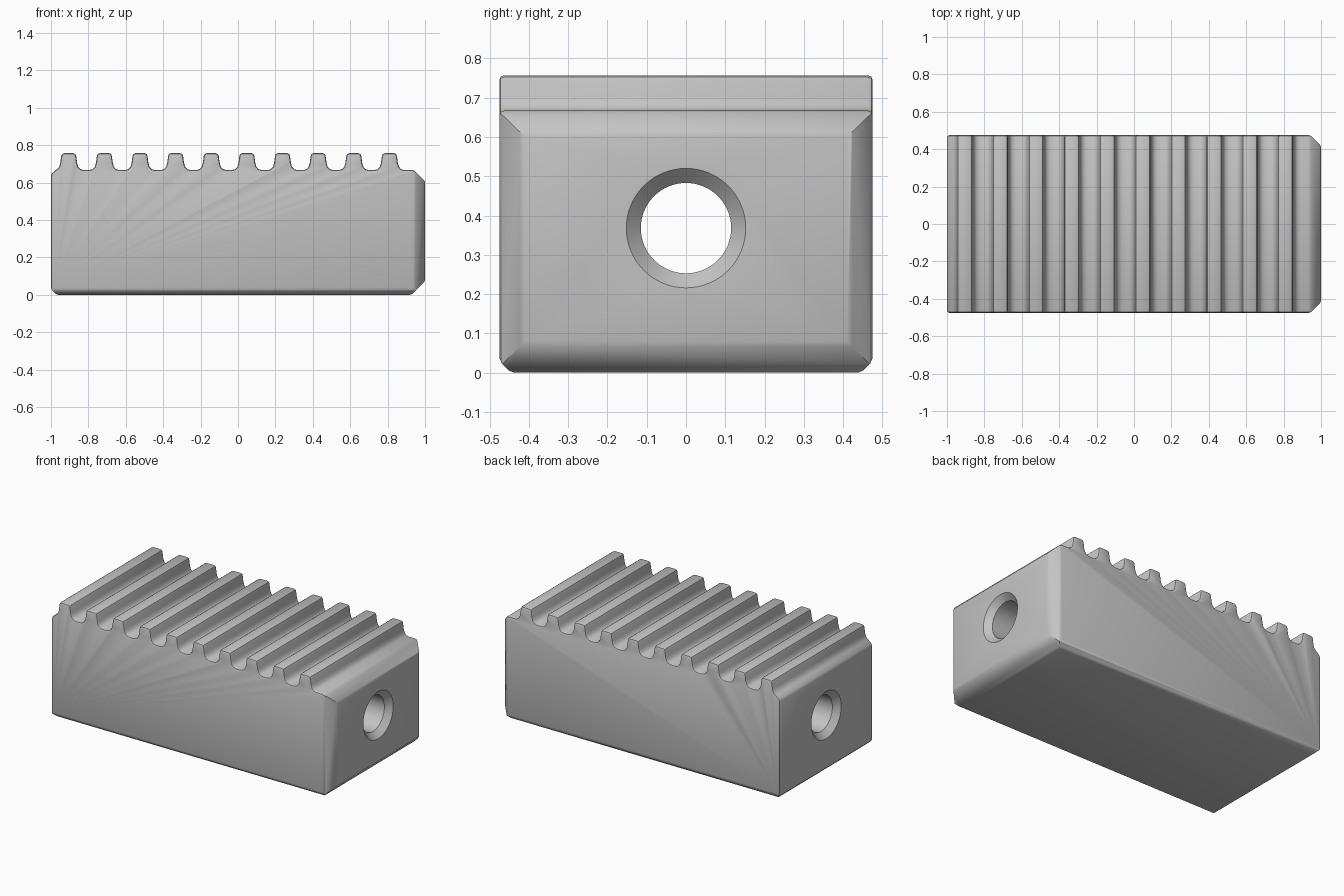
import bpy, bmesh, math
from mathutils import Vector

cube = bpy.data.objects.get("Cube")
if cube:
    bpy.data.objects.remove(cube, do_unlink=True)

HALF_Y = 0.475
FLOOR = 0.667
PITCH = 0.1905
TEETH = 10
HOLE_Z = 0.368


def make_object(name, bm):
    bmesh.ops.recalc_face_normals(bm, faces=bm.faces[:])
    mesh = bpy.data.meshes.new(name)
    bm.to_mesh(mesh)
    bm.free()
    obj = bpy.data.objects.new(name, mesh)
    bpy.context.collection.objects.link(obj)
    return obj


def cut(bm, point, normal):
    """Slice off everything beyond a plane and cap the opening."""
    geom = bm.verts[:] + bm.edges[:] + bm.faces[:]
    bmesh.ops.bisect_plane(bm, geom=geom, dist=1e-5, plane_co=point,
                           plane_no=normal, clear_outer=True)
    rim = [e for e in bm.edges if e.is_boundary]
    if rim:
        bmesh.ops.holes_fill(bm, edges=rim, sides=0)


def chamfer(bm, corner, a, b, size, soft=0.003):
    """Chamfer the edge between faces with normals a and b, easing both rims."""
    corner, a, b = Vector(corner), Vector(a), Vector(b)
    mid = (a + b).normalized()
    cut(bm, corner - a * size, mid)
    for face, other in ((a, b), (b, a)):
        cut(bm, corner - other * size - (face + mid).normalized() * soft, face + mid)


# Side profile: bottom, eased right shoulder, then teeth from right to left
profile = [(-1, 0), (1, 0), (1, 0.600), (0.996, 0.612), (0.945, 0.663), (0.933, FLOOR)]
half_tooth = [(0.078, FLOOR), (0.062, 0.672), (0.051, 0.684), (0.045, 0.705),
              (0.040, 0.742), (0.036, 0.752), (0.026, 0.757)]
for i in reversed(range(TEETH)):
    x = -0.905 + i * PITCH
    profile += [(x + dx, z) for dx, z in half_tooth]
    left = [(x - dx, z) for dx, z in reversed(half_tooth)]
    profile += left if i else left[:-1]
profile += [(-0.974, FLOOR), (-0.996, 0.648), (-1, 0.636)]

# Body: extruded profile with softened ends on the teeth
bm = bmesh.new()
face = bm.faces.new([bm.verts.new((x, -HALF_Y, z)) for x, z in profile])
side = bmesh.ops.extrude_face_region(bm, geom=[face])
bmesh.ops.translate(bm, vec=(0, 2 * HALF_Y, 0),
                    verts=[v for v in side["geom"] if isinstance(v, bmesh.types.BMVert)])
bmesh.ops.recalc_face_normals(bm, faces=bm.faces[:])
ends = [e for e in bm.edges if abs(e.verts[0].co.y - e.verts[1].co.y) < 0.001]
bmesh.ops.bevel(bm, geom=ends, offset=0.012, offset_type='OFFSET', segments=2,
                profile=0.5, affect='EDGES', clamp_overlap=False)

# Chamfers: wide around the right end, narrow along the bottom
right, down = (1, 0, 0), (0, 0, -1)
chamfer(bm, (1, 0, 0), right, down, 0.072)
chamfer(bm, (-1, 0, 0), (-1, 0, 0), down, 0.03)
for s in (-1, 1):
    chamfer(bm, (1, s * HALF_Y, 0), right, (0, s, 0), 0.057)
    chamfer(bm, (0, s * HALF_Y, 0), (0, s, 0), down, 0.03)
body = make_object("toothed_block", bm)

# Bore cutter with a countersink at each end
bm = bmesh.new()
SIDES = 64
rings = []
for x, r in ((-1.05, 0.202), (-0.963, 0.115), (0.963, 0.115), (1.05, 0.202)):
    rings.append([bm.verts.new((x, r * math.cos(t), HOLE_Z + r * math.sin(t)))
                  for t in (2 * math.pi * k / SIDES for k in range(SIDES))])
for near, far in zip(rings, rings[1:]):
    for k in range(SIDES):
        n = (k + 1) % SIDES
        bm.faces.new((near[k], near[n], far[n], far[k]))
bm.faces.new(rings[0])
bm.faces.new(rings[-1])
cutter = make_object("bore_cutter", bm)
cutter.hide_render = True
cutter.hide_set(True)

# Material
grey = bpy.data.materials.new("plain_grey")
grey.use_nodes = True
color = (0.55, 0.55, 0.55, 1)
grey.diffuse_color = color
grey.node_tree.nodes["Principled BSDF"].inputs["Base Color"].default_value = color
body.data.materials.append(grey)

# Drill the bore, then shade
drill = body.modifiers.new("bore", 'BOOLEAN')
drill.operation = 'DIFFERENCE'
drill.solver = 'EXACT'
drill.object = cutter
bpy.ops.object.select_all(action='DESELECT')
bpy.context.view_layer.objects.active = body
body.select_set(True)
bpy.ops.object.modifier_apply(modifier=drill.name)
bpy.data.objects.remove(cutter, do_unlink=True)
bpy.ops.object.shade_smooth_by_angle(angle=math.radians(32))
